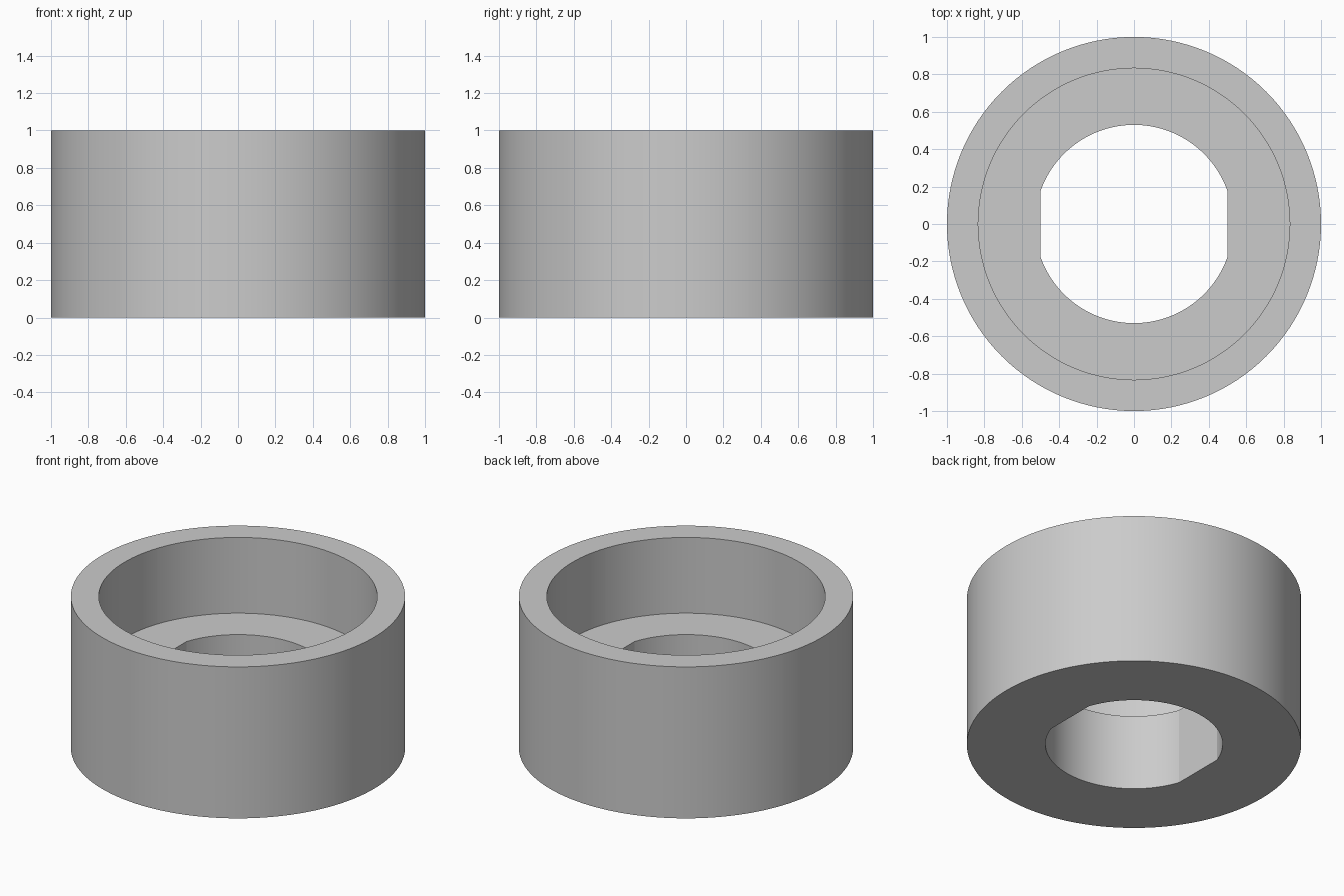
import bpy, bmesh, math

# Remove only the default cube
cube = bpy.data.objects.get("Cube")
if cube:
    bpy.data.objects.remove(cube, do_unlink=True)

OUTER, BORE, HOLE, FLAT = 1.0, 0.833, 0.53, 0.5
HEIGHT, FLOOR = 1.0, 0.5
SEGMENTS = 128

# Shared angles, with the exact corners where the hole's flats begin
corner = math.acos(FLAT / HOLE)
angles = [math.tau * i / SEGMENTS for i in range(SEGMENTS)]
angles += [corner, math.pi - corner, math.pi + corner, math.tau - corner]
angles.sort()


def hole_radius(a):
    """Round hole cut off by a flat on each side."""
    return min(HOLE, FLAT / max(abs(math.cos(a)), 1e-6))


def ring(bm, radius, z):
    verts = []
    for a in angles:
        r = radius(a) if callable(radius) else radius
        verts.append(bm.verts.new((r * math.cos(a), r * math.sin(a), z)))
    return verts


# Collar: outer wall, rim, counterbore, inner floor, double-flat hole, underside
bm = bmesh.new()
profile = [(OUTER, 0), (OUTER, HEIGHT), (BORE, HEIGHT), (BORE, FLOOR),
           (hole_radius, FLOOR), (hole_radius, 0)]
rings = [ring(bm, r, z) for r, z in profile]
n = len(angles)
for k, low in enumerate(rings):
    high = rings[(k + 1) % len(rings)]
    for i in range(n):
        j = (i + 1) % n
        bm.faces.new((low[i], low[j], high[j], high[i]))
bmesh.ops.recalc_face_normals(bm, faces=bm.faces)

mesh = bpy.data.meshes.new("collar")
bm.to_mesh(mesh)
bm.free()
mesh.shade_smooth()
mesh.set_sharp_from_angle(angle=math.radians(15))

# Plain grey material
grey = bpy.data.materials.new("light grey")
grey.use_nodes = True
colour = (0.6, 0.6, 0.6, 1)
grey.diffuse_color = colour
grey.node_tree.nodes["Principled BSDF"].inputs["Base Color"].default_value = colour
mesh.materials.append(grey)

collar = bpy.data.objects.new("collar", mesh)
bpy.context.scene.collection.objects.link(collar)
